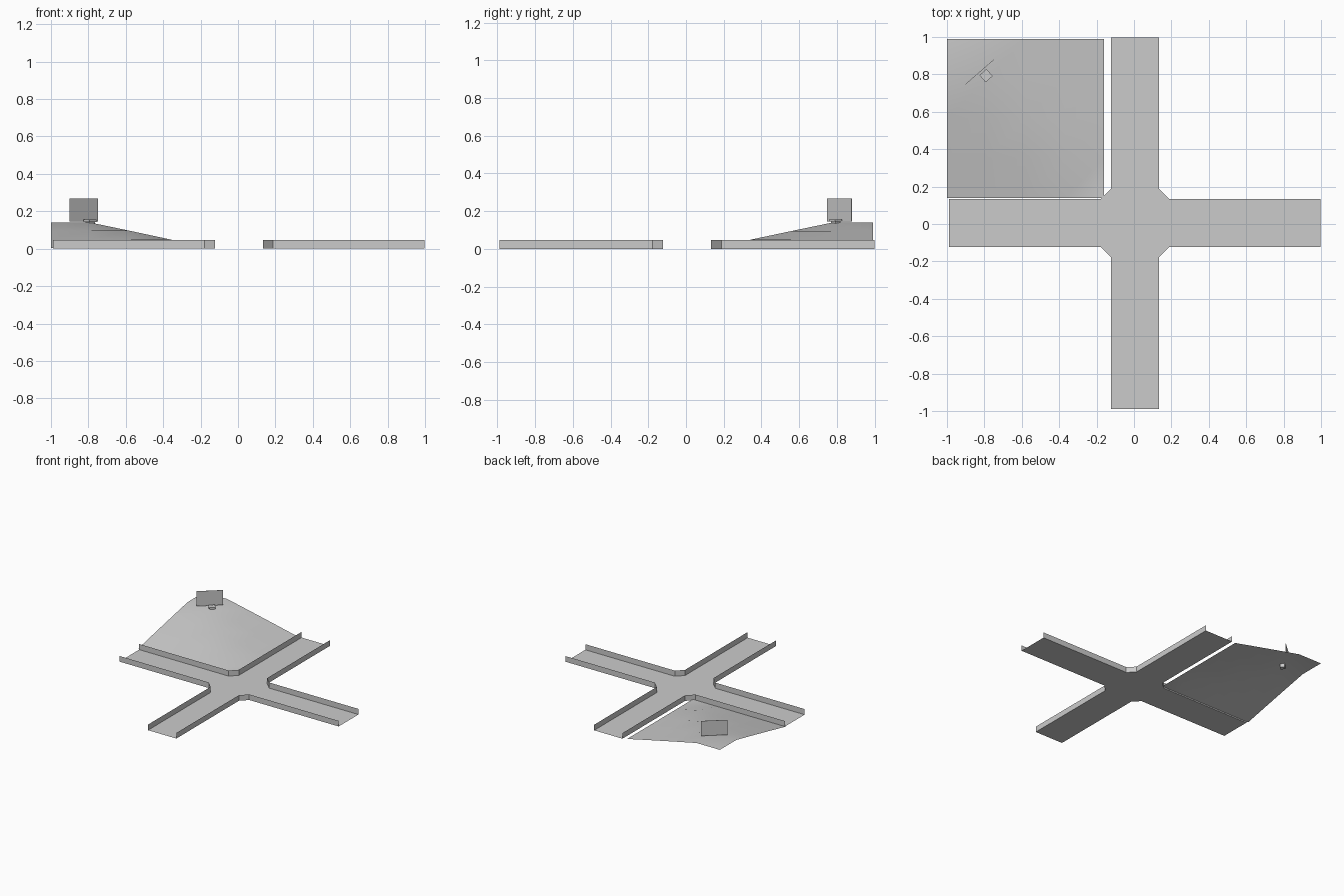
import bpy, bmesh, math
from mathutils import Matrix, Vector

cube = bpy.data.objects.get("Cube")
if cube:
    bpy.data.objects.remove(cube, do_unlink=True)

grey = bpy.data.materials.new("plain grey")
grey.use_nodes = True
grey.diffuse_color = (0.6, 0.6, 0.6, 1)
grey.node_tree.nodes["Principled BSDF"].inputs["Base Color"].default_value = (0.6, 0.6, 0.6, 1)


def add_object(name, bm, smooth=False):
    mesh = bpy.data.meshes.new(name)
    for f in bm.faces:
        f.smooth = smooth
    bm.to_mesh(mesh)
    bm.free()
    mesh.materials.append(grey)
    obj = bpy.data.objects.new(name, mesh)
    bpy.context.collection.objects.link(obj)
    return obj


# Crossing: four arms around an eight-sided middle, with thin kerb walls
CENTRE = Vector((0.005, 0.005, 0))
HALF, CORNER, REACH, WALL = 0.128, 0.183, 0.993, 0.046
floor, walls = bmesh.new(), bmesh.new()


def quad(bm, points):
    bm.faces.new([bm.verts.new(p) for p in points])


def wall(a, b):
    up = Vector((0, 0, WALL))
    quad(walls, (a, b, b + up, a + up))


middle = []
for k in range(4):
    turn = Matrix.Rotation(k * math.pi / 2, 3, 'Z')
    right_in, right_out, left_out, left_in, next_in = [
        turn @ Vector((x, y, 0)) + CENTRE for x, y in
        ((CORNER, -HALF), (REACH, -HALF), (REACH, HALF), (CORNER, HALF), (HALF, CORNER))]
    quad(floor, (right_in, right_out, left_out, left_in))
    wall(right_in, right_out)
    wall(left_out, left_in)
    wall(left_in, next_in)
    middle += [right_in, left_in]
quad(floor, middle)
for bm in (floor, walls):
    bmesh.ops.remove_doubles(bm, verts=bm.verts, dist=0.0001)
add_object("crossing_floor", floor)
add_object("kerb_walls", walls)

# Hill: a sheet that steps down evenly from a level back corner
X0, Y0, STEP_X, STEP_Y = -1.0, 0.99, 0.21, 0.2125
LEVELS = (0.14, 0.14, 0.096, 0.051, 0.005)
hill = bmesh.new()
grid = [[hill.verts.new((X0 + i * STEP_X, Y0 - j * STEP_Y, LEVELS[max(i, j)]))
         for j in range(5)] for i in range(5)]
for i in range(4):
    for j in range(4):
        a, b, c, d = grid[i][j], grid[i][j + 1], grid[i + 1][j + 1], grid[i + 1][j]
        hill.faces.new((a, b, d))
        hill.faces.new((b, c, d))
add_object("hill", hill, smooth=True)

# Sign on the hilltop: thin board, footing plate and stem
SIGN_TURN = Matrix.Rotation(math.radians(41), 4, 'Z')


def add_box(name, centre, size):
    bm = bmesh.new()
    bmesh.ops.create_cube(bm, size=1, matrix=Matrix.Translation(centre) @ SIGN_TURN
                          @ Matrix.Diagonal((*size, 1)))
    add_object(name, bm)


add_box("sign_board", (-0.825, 0.813, 0.206), (0.2, 0.002, 0.122))
add_box("sign_plate", (-0.791, 0.793, 0.15), (0.05, 0.05, 0.012))
add_box("sign_stem", (-0.791, 0.793, 0.127), (0.036, 0.036, 0.036))
